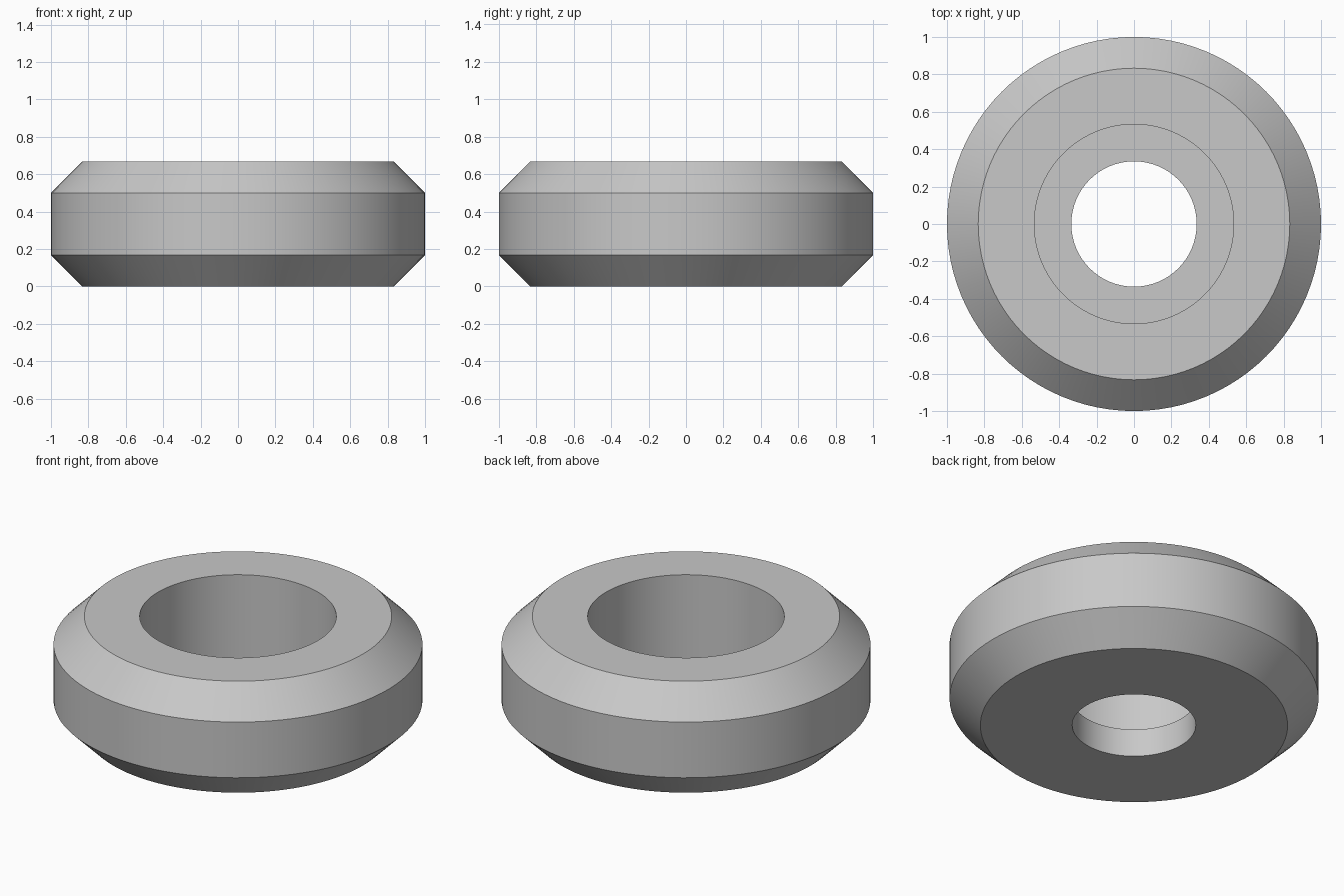
import bpy
import bmesh
import math

cube = bpy.data.objects.get("Cube")
if cube:
    bpy.data.objects.remove(cube, do_unlink=True)

SEGMENTS = 96
RADIUS, HEIGHT, CHAMFER = 1.0, 0.667, 0.167
HOLE_R, BORE_R, BORE_FLOOR = 0.335, 0.533, 0.167

# Plain grey material
grey = bpy.data.materials.new("grey")
grey.use_nodes = True
colour = (0.58, 0.58, 0.58, 1)
grey.diffuse_color = colour
grey.node_tree.nodes["Principled BSDF"].inputs["Base Color"].default_value = colour

# Closed cross-section (radius, height): chamfered rim, stepped bore
profile = [
    (HOLE_R, 0),
    (RADIUS - CHAMFER, 0),
    (RADIUS, CHAMFER),
    (RADIUS, HEIGHT - CHAMFER),
    (RADIUS - CHAMFER, HEIGHT),
    (BORE_R, HEIGHT),
    (BORE_R, BORE_FLOOR),
    (HOLE_R, BORE_FLOOR),
]

# Revolve the section into a ring
bm = bmesh.new()
verts = [bm.verts.new((r, 0, z)) for r, z in profile]
edges = [bm.edges.new((v, verts[(i + 1) % len(verts)])) for i, v in enumerate(verts)]
bmesh.ops.spin(bm, geom=verts + edges, cent=(0, 0, 0), axis=(0, 0, 1),
               angle=math.tau, steps=SEGMENTS, use_merge=True)
bmesh.ops.remove_doubles(bm, verts=bm.verts, dist=0.0001)
bmesh.ops.recalc_face_normals(bm, faces=bm.faces)
mesh = bpy.data.meshes.new("counterbored_ring")
bm.to_mesh(mesh)
bm.free()
mesh.materials.append(grey)

ring = bpy.data.objects.new("counterbored_ring", mesh)
bpy.context.collection.objects.link(ring)

# Smooth round walls, crisp rims
bpy.ops.object.select_all(action='DESELECT')
ring.select_set(True)
bpy.context.view_layer.objects.active = ring
bpy.ops.object.shade_smooth_by_angle(angle=math.radians(30))
